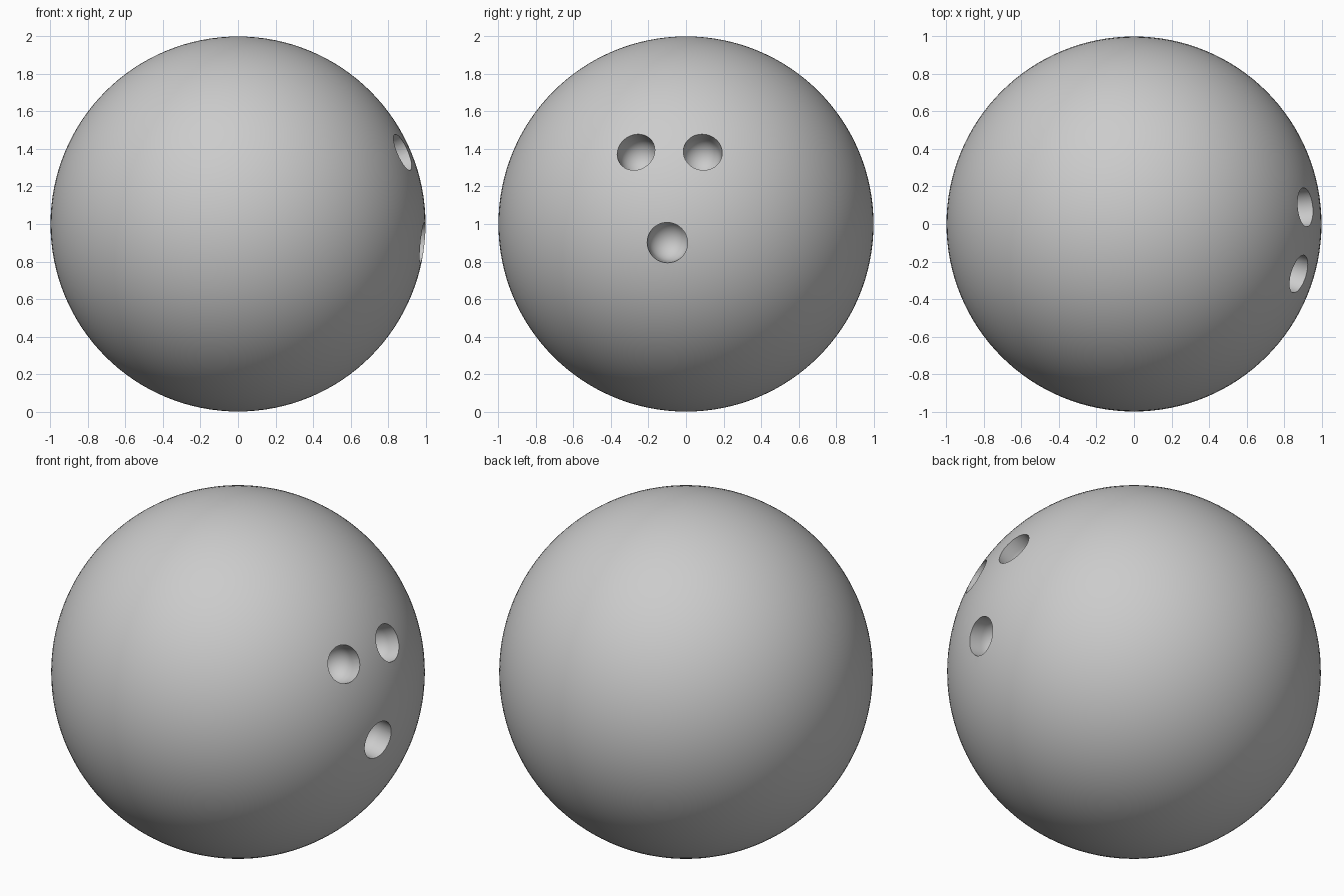
import bpy, bmesh, math
from mathutils import Vector

if "Cube" in bpy.data.objects:
    bpy.data.objects.remove(bpy.data.objects["Cube"])

CENTRE = Vector((0, 0, 1))


def make_cutter(name, y, z, radius, depth):
    """Round-bottomed drill pointing at the ball centre, placed by its y, z on the +x side."""
    out = Vector((math.sqrt(1 - y * y - z * z), y, z))
    # lathe profile: top rim down to the rounded floor
    pts = [(0, 0.15), (radius, 0.15), (radius, radius - depth)]
    steps = 10
    for i in range(1, steps + 1):
        a = math.pi / 2 * i / steps
        pts.append((radius * math.cos(a), radius - depth - radius * math.sin(a)))
    bm = bmesh.new()
    verts = [bm.verts.new((r, 0, h)) for r, h in pts]
    edges = [bm.edges.new(p) for p in zip(verts, verts[1:])]
    bmesh.ops.spin(bm, geom=verts + edges, cent=(0, 0, 0), axis=(0, 0, 1),
                   angle=math.tau, steps=48)
    bmesh.ops.remove_doubles(bm, verts=bm.verts, dist=1e-5)
    bmesh.ops.recalc_face_normals(bm, faces=bm.faces)
    mesh = bpy.data.meshes.new(name)
    bm.to_mesh(mesh)
    bm.free()
    obj = bpy.data.objects.new(name, mesh)
    bpy.context.collection.objects.link(obj)
    obj.rotation_euler = out.to_track_quat('Z', 'Y').to_euler()
    obj.location = CENTRE + out * math.sqrt(1 - radius * radius)
    obj.hide_render = True
    return obj


# two finger holes and one thumb hole
cutters = [
    make_cutter("finger_hole_a", -0.268, 0.385, 0.104, 0.17),
    make_cutter("finger_hole_b", 0.09, 0.385, 0.104, 0.17),
    make_cutter("thumb_hole", -0.10, -0.10, 0.108, 0.18),
]

# ball body
bpy.ops.mesh.primitive_uv_sphere_add(segments=128, ring_count=64, radius=1, location=CENTRE)
ball = bpy.context.object
ball.name = "ball"

# drill the holes
for c in cutters:
    mod = ball.modifiers.new(c.name, 'BOOLEAN')
    mod.operation = 'DIFFERENCE'
    mod.solver = 'EXACT'
    mod.object = c
    bpy.ops.object.modifier_apply(modifier=mod.name)
for c in cutters:
    bpy.data.objects.remove(c)

bpy.ops.object.shade_smooth_by_angle(angle=math.radians(35))
